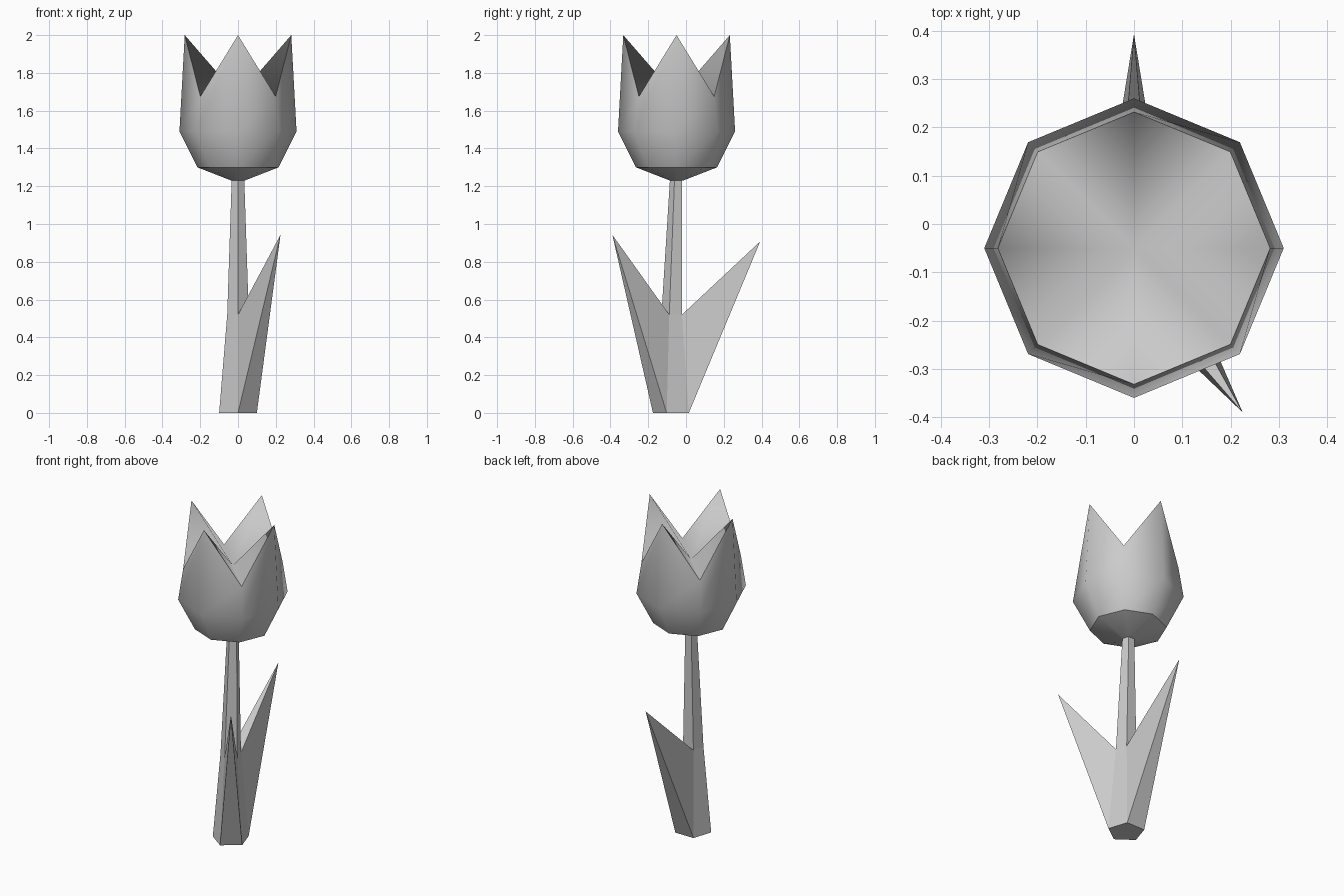
import bpy, bmesh, math

if "Cube" in bpy.data.objects:
    bpy.data.objects.remove(bpy.data.objects["Cube"])


def ring(bm, n, r, cy, heights, start):
    # regular polygon of n points; heights repeat around the ring
    pts = []
    for i in range(n):
        a = math.radians(start + 360 * i / n)
        pts.append(bm.verts.new((r * math.cos(a), cy + r * math.sin(a), heights[i % len(heights)])))
    return pts


def bridge(bm, a, b):
    n = len(a)
    return [bm.faces.new((a[i], a[(i + 1) % n], b[(i + 1) % n], b[i])) for i in range(n)]


def finish(bm, name):
    bmesh.ops.recalc_face_normals(bm, faces=bm.faces)
    me = bpy.data.meshes.new(name)
    bm.to_mesh(me)
    bm.free()
    ob = bpy.data.objects.new(name, me)
    bpy.context.collection.objects.link(ob)
    return ob


# Five-sided stem, with two side faces pulled out into pointed leaves
bm = bmesh.new()
base = ring(bm, 5, 0.105, -0.07, [0], -90)
fork = ring(bm, 5, 0.06, -0.07, [0.52], -90)
top = ring(bm, 5, 0.035, -0.05, [1.235], -90)
bm.faces.new(base)
sides = bridge(bm, base, fork)
bridge(bm, fork, top)
bm.faces.new(top)
bmesh.ops.recalc_face_normals(bm, faces=bm.faces)
for index, tip in ((0, (0.225, -0.39, 0.943)), (2, (0, 0.393, 0.908))):
    poked = bmesh.ops.poke(bm, faces=[sides[index]])
    poked["verts"][0].co = tip
finish(bm, "stem_and_leaves")

# Eight-sided flower head: cup, four pointed petals, folded inner surface
bm = bmesh.new()
neck = ring(bm, 8, 0.035, -0.05, [1.23], 0)
cup = ring(bm, 8, 0.215, -0.05, [1.30], 0)
belly = ring(bm, 8, 0.31, -0.05, [1.49], 0)
rim = ring(bm, 8, 0.282, -0.05, [2.0, 1.675], 0)
heart = bm.verts.new((0, -0.05, 1.675))
bm.faces.new(neck)
bridge(bm, neck, cup)
bridge(bm, cup, belly)
bridge(bm, belly, rim)
for i in range(8):
    bm.faces.new((rim[i], rim[(i + 1) % 8], heart))
for f in bm.faces:
    f.smooth = True
# Crisp edges under the cup and along the rim
for loop in (cup, rim):
    for i in range(8):
        bm.edges.get((loop[i], loop[(i + 1) % 8])).smooth = False
finish(bm, "flower_head")
